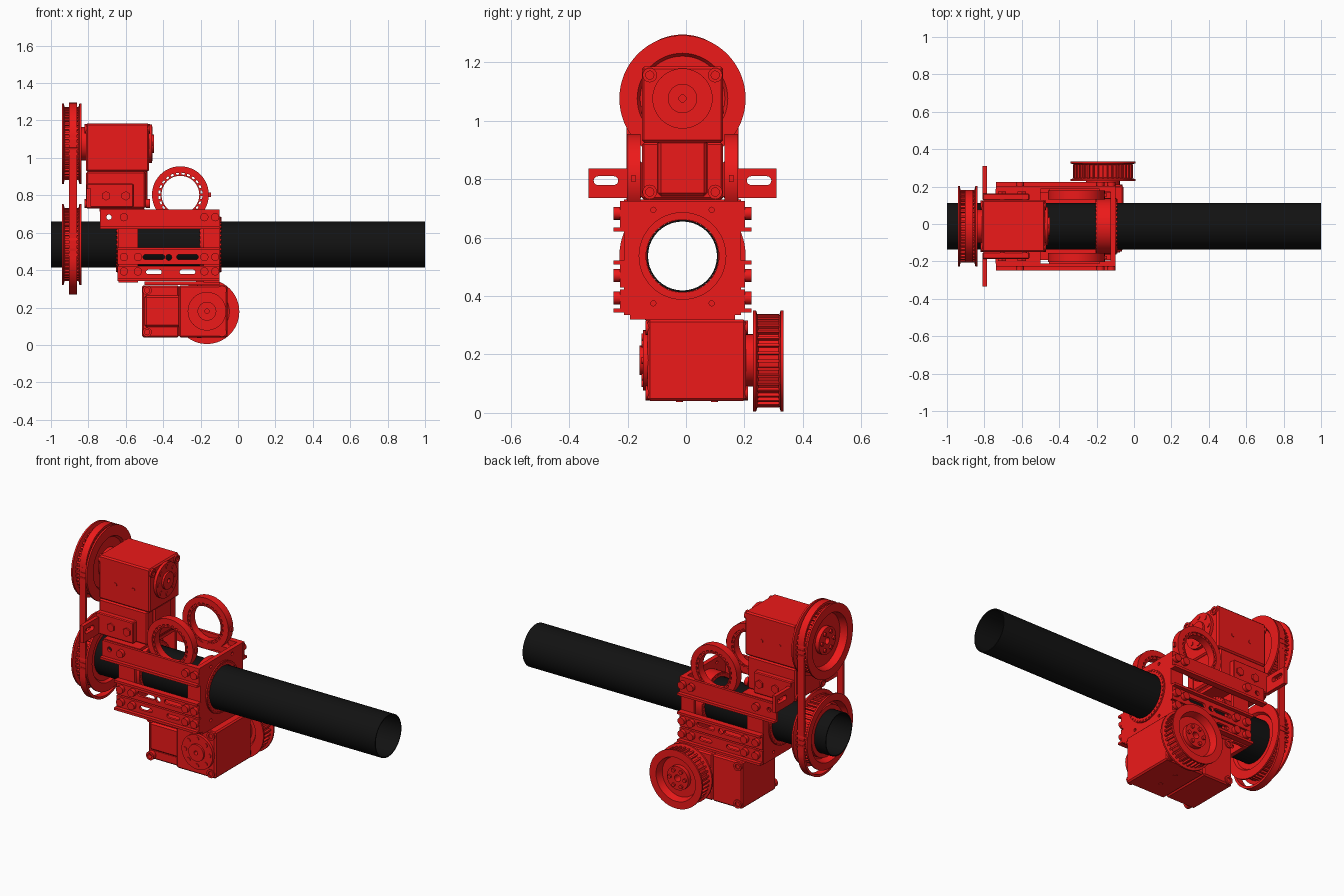
import bpy, bmesh
from math import sin, cos, pi, tau
from mathutils import Matrix, Vector

if "Cube" in bpy.data.objects:
    bpy.data.objects.remove(bpy.data.objects["Cube"])

def material(name, rgb):
    m = bpy.data.materials.new(name)
    m.diffuse_color = (*rgb, 1)
    m.use_nodes = True
    m.node_tree.nodes["Principled BSDF"].inputs["Base Color"].default_value = m.diffuse_color
    return m

RED, BLACK = material("red", (0.85, 0.01, 0.01)), material("black", (0.006, 0.006, 0.006))
I = Matrix()
C = -0.012          # y of the centre plane
TZ, UZ = 0.537, 1.076   # heights of tube and upper pulley axes
# local z of a part points along this axis
AX = {'x': Matrix(((0, 0, 1, 0), (1, 0, 0, 0), (0, 1, 0, 0), (0, 0, 0, 1))),
      'y': Matrix(((1, 0, 0, 0), (0, 0, -1, 0), (0, 1, 0, 0), (0, 0, 0, 1))),
      'z': I}

def finish(name, bm, M=I, mat=RED):
    bmesh.ops.remove_doubles(bm, verts=bm.verts, dist=1e-5)
    bmesh.ops.recalc_face_normals(bm, faces=bm.faces)
    bm.transform(M)
    me = bpy.data.meshes.new(name)
    bm.to_mesh(me)
    bm.free()
    me.materials.append(mat)
    ob = bpy.data.objects.new(name, me)
    bpy.context.collection.objects.link(ob)
    for o in bpy.context.selected_objects:
        o.select_set(False)
    ob.select_set(True)
    bpy.context.view_layer.objects.active = ob
    bpy.ops.object.shade_smooth_by_angle(angle=0.6)
    return ob

def box(name, x, y, z, M=I, bevel=0):
    bm = bmesh.new()
    S = Matrix.Diagonal((x[1] - x[0], y[1] - y[0], z[1] - z[0], 1))
    T = Matrix.Translation(((x[0] + x[1]) / 2, (y[0] + y[1]) / 2, (z[0] + z[1]) / 2))
    bmesh.ops.create_cube(bm, size=1, matrix=T @ S)
    if bevel:
        bmesh.ops.bevel(bm, geom=bm.edges[:], offset=bevel, segments=1, affect='EDGES')
    return finish(name, bm, M)

def lathe(name, prof, axis, loc, M=I, n=48, mat=RED):
    """Closed profile of (radius, height) turned around an axis."""
    bm = bmesh.new()
    rings = [[bm.verts.new((r * cos(tau * i / n), r * sin(tau * i / n), h)) for r, h in prof] for i in range(n)]
    k = len(prof)
    for i in range(n):
        a, b = rings[i], rings[(i + 1) % n]
        for j in range(k):
            bm.faces.new((a[j], b[j], b[(j + 1) % k], a[(j + 1) % k]))
    return finish(name, bm, M @ Matrix.Translation(loc) @ AX[axis], mat)

def ring(name, r0, r1, h0, h1, axis, loc, M=I, n=48, mat=RED):
    return lathe(name, [(r0, h0), (r1, h0), (r1, h1), (r0, h1)], axis, loc, M, n, mat)

def discs(name, locs, axis, r, h, M=I, n=16):
    """Several equal cylinders, centred on the given points."""
    bm = bmesh.new()
    for p in locs:
        bmesh.ops.create_cone(bm, cap_ends=True, segments=n, radius1=r, radius2=r, depth=h,
                              matrix=Matrix.Translation(p) @ AX[axis])
    return finish(name, bm, M)

def blocks(name, count, r, size, axis, loc):
    """Small blocks spaced round a circle, such as belt teeth."""
    bm = bmesh.new()
    for i in range(count):
        bmesh.ops.create_cube(bm, size=1, matrix=Matrix.Rotation(tau * i / count, 4, 'Z')
                              @ Matrix.Translation((r, 0, 0)) @ Matrix.Diagonal((*size, 1)))
    return finish(name, bm, Matrix.Translation(loc) @ AX[axis])

def rect(u0, u1, v0, v1):
    return [(u0, v0), (u1, v0), (u1, v1), (u0, v1)]

def slot(u, v, half, r, vertical=False, n=12):
    """Round-ended outline; half = 0 gives a circle."""
    pts = []
    for s in (1, -1):
        for i in range(n + 1):
            a = -pi / 2 + pi * i / n
            pts.append((s * (half + r * cos(a)), s * r * sin(a)))
    if half == 0:
        pts = [p for i, p in enumerate(pts) if i not in (n, 2 * n + 1)]
    return [(u - q, v + p) if vertical else (u + p, v + q) for p, q in pts]

def plate(name, outline, holes, axis, at, thick):
    """Flat plate with holes, centred at a position along its axis."""
    cu = bpy.data.curves.new(name, 'CURVE')
    cu.dimensions, cu.fill_mode, cu.extrude = '2D', 'BOTH', thick / 2
    for pts in [outline] + holes:
        sp = cu.splines.new('POLY')
        sp.points.add(len(pts) - 1)
        for p, q in zip(sp.points, pts):
            p.co = (*q, 0, 1)
        sp.use_cyclic_u = True
    tmp = bpy.data.objects.new(name + "_curve", cu)
    bpy.context.collection.objects.link(tmp)
    me = bpy.data.meshes.new_from_object(tmp.evaluated_get(bpy.context.evaluated_depsgraph_get()))
    bm = bmesh.new()
    bm.from_mesh(me)
    bpy.data.objects.remove(tmp)
    bpy.data.meshes.remove(me)
    off = {'x': (at, 0, 0), 'y': (0, at, 0), 'z': (0, 0, at)}[axis]
    return finish(name, bm, Matrix.Translation(off) @ AX[axis])

def pulley(name, R, core, w, bore, lip, hub, axis, loc, flip=1, teeth=44):
    """Flanged belt pulley, dished on the -flip side."""
    prof = [(bore, -0.035), (hub, -0.035), (hub, -0.01), (lip - 0.012, -0.01), (lip, -w), (R, -w),
            (R, -w + 0.01), (core, -w + 0.018), (core, w - 0.018), (R, w - 0.01), (R, w),
            (lip - 0.01, w), (lip - 0.02, w - 0.015), (bore, w - 0.015)]
    lathe(name, [(r, h * flip) for r, h in prof], axis, loc, n=64)
    blocks(name + "_teeth", teeth, core + 0.004, (0.018, core * 0.065, 2 * w - 0.03), axis, loc)

def servo(name, M):
    """Gear motor: output along local +x, body hanging down local -z."""
    box(name + "_upper_case", (-0.168, 0.168), (-0.139, 0.139), (-0.15, 0.109), M, 0.008)
    box(name + "_lower_case", (-0.168, 0.150), (-0.139, 0.139), (-0.347, -0.15), M, 0.008)
    box(name + "_cover", (0.14, 0.160), (-0.085, 0.085), (-0.335, -0.14), M, 0.012)
    ring(name + "_horn", 0.03, 0.103, 0.165, 0.185, 'x', (0, 0, 0), M)
    ring(name + "_horn_boss", 0.012, 0.05, 0.16, 0.197, 'x', (0, 0, 0), M)
    discs(name + "_horn_screws", [(0.18, 0.08 * cos(i * pi / 4), 0.08 * sin(i * pi / 4)) for i in range(8)],
          'x', 0.012, 0.018, M)
    discs(name + "_back_hub", [(-0.18, 0, 0)], 'x', 0.09, 0.05, M, 32)
    corners = [(y, z) for y in (-0.112, 0.112) for z in (-0.32, 0.08)]
    for x, tag in ((0.163, "front"), (-0.163, "back")):
        for k, (y, z) in enumerate(corners):
            ring(f"{name}_{tag}_corner_{k}", 0.014, 0.025, -0.012, 0.012, 'x', (x, y, z), M, 16)
    discs(name + "_side_screws", [(x, s * 0.139, -0.04) for x in (-0.06, 0.06) for s in (-1, 1)],
          'y', 0.012, 0.006, M)

# carbon tube
ring("tube", 0.118, 0.124, -1, 1, 'x', (0, C, TZ), n=40, mat=BLACK)

# motors: the upper one turns the tube, the lower one lies crosswise
servo("upper_motor", Matrix.Translation((-0.645, C, UZ)))
servo("lower_motor", Matrix(((0, 0, 1, -0.166), (-1, 0, 0, 0.037), (0, -1, 0, 0.18), (0, 0, 0, 1))))

# pulleys and the loose belt
pulley("upper_pulley", 0.216, 0.182, 0.052, 0.02, 0.165, 0.08, 'x', (-0.89, C, UZ))
pulley("tube_pulley", 0.216, 0.182, 0.052, 0.124, 0.175, 0.15, 'x', (-0.89, C, TZ))
pulley("lower_pulley", 0.173, 0.147, 0.052, 0.02, 0.13, 0.07, 'y', (-0.166, 0.282, 0.178), teeth=36)
discs("upper_pulley_screws", [(-0.925, C + 0.055 * cos(i * pi / 3), UZ + 0.055 * sin(i * pi / 3)) for i in range(6)],
      'x', 0.011, 0.02)
discs("lower_pulley_screws", [(-0.166 + 0.05 * cos(i * pi / 3), 0.317, 0.178 + 0.05 * sin(i * pi / 3)) for i in range(6)],
      'y', 0.011, 0.02)
mid, half = (0.27 + 1.295) / 2, (1.295 - 0.27) / 2 - 0.192
plate("belt", slot(C, mid, half, 0.192, True, 32), [slot(C, mid, half, 0.178, True, 32)], 'x', -0.883, 0.042)

# frame end plates with bearings round the tube
for tag, x, x0, x1 in (("right", -0.113, -0.185, -0.1), ("left", -0.627, -0.64, -0.535)):
    plate(tag + "_end_plate", rect(C - 0.2, C + 0.2, 0.335, 0.725),
          [slot(C, TZ, 0, 0.135, n=24)] + [slot(C + s * 0.1, v, 0, 0.009, n=6) for s in (-1, 1) for v in (0.375, 0.695)],
          'x', x, 0.026)
    for s in (-1, 1):
        box(f"{tag}_post_{s}", (x0, x1), sorted((C + s * 0.182, C + s * 0.2)), (0.335, 0.725))
    ring(tag + "_bearing", 0.125, 0.15, -0.055, 0.055, 'x', ((x0 + x1) / 2 - 0.005, C, TZ))
    blocks(tag + "_bearing_rollers", 36, 0.142, (0.008, 0.01, 0.118), 'x', ((x0 + x1) / 2 - 0.005, C, TZ))
box("bottom_plate", (-0.5, -0.1), (C - 0.18, C + 0.18), (0.32, 0.338))
box("motor_mount_plate", (-0.74, -0.5), (C - 0.2, C + 0.2), (0.712, 0.73))

# side rails, ring bearings and belt-side brackets, mirrored across the centre plane
for s, tag in ((-1, "front"), (1, "rear")):
    Y = lambda a, b: sorted((C + s * a, C + s * b))
    y = C + s * 0.206
    plate(tag + "_upper_rail", rect(-0.738, -0.098, 0.62, 0.725), [slot(-0.69, 0.683, 0, 0.014, n=8)], 'y', y, 0.016)
    plate(tag + "_slotted_rail", rect(-0.645, -0.098, 0.43, 0.52),
          [slot(-0.45, 0.47, 0.045, 0.013), slot(-0.27, 0.47, 0.045, 0.013), slot(-0.37, 0.468, 0, 0.016)], 'y', y, 0.016)
    plate(tag + "_lower_rail", rect(-0.645, -0.098, 0.345, 0.422),
          [slot(-0.45, 0.39, 0.03, 0.012), slot(-0.27, 0.39, 0.03, 0.012)], 'y', y, 0.016)
    box(tag + "_upper_lip", (-0.738, -0.098), Y(0.2, 0.236), (0.62, 0.634))
    box(tag + "_middle_lip", (-0.645, -0.098), Y(0.2, 0.236), (0.508, 0.522))
    box(tag + "_lower_lip", (-0.645, -0.098), Y(0.2, 0.236), (0.343, 0.357))
    discs(tag + "_rail_bolts", [(x, C + s * 0.222, z) for x in (-0.61, -0.535, -0.18, -0.122)
                                for z in (0.683, 0.47, 0.393) if z < 0.6 or x != -0.535], 'y', 0.022, 0.028)
    # upright ring with a ball race
    p = (-0.308, C + s * 0.167, 0.803)
    ring(tag + "_ring", 0.118, 0.152, -0.023, 0.023, 'y', p)
    ring(tag + "_ring_race", 0.101, 0.108, -0.023, 0.023, 'y', p)
    blocks(tag + "_ring_rollers", 24, 0.113, (0.014, 0.014, 0.04), 'y', p)
    box(tag + "_ring_foot", (-0.455, -0.16), Y(0.145, 0.198), (0.66, 0.695))
    box(tag + "_ring_tab", (-0.165, -0.145), Y(0.16, 0.175), (0.79, 0.815))
    # slotted angle bracket beside the upper motor
    u = Y(0.16, 0.322)
    plate(tag + "_bracket_ear", rect(u[0], u[1], 0.735, 0.836), [slot(C + s * 0.262, 0.795, 0.027, 0.015)], 'x', -0.798, 0.022)
    box(tag + "_bracket_arm", (-0.809, -0.56), Y(0.139, 0.176), (0.735, 0.862), bevel=0.005)
    discs(tag + "_bracket_bolts", [(x, C + s * 0.178, 0.797) for x in (-0.705, -0.6)], 'y', 0.025, 0.014, n=6)
